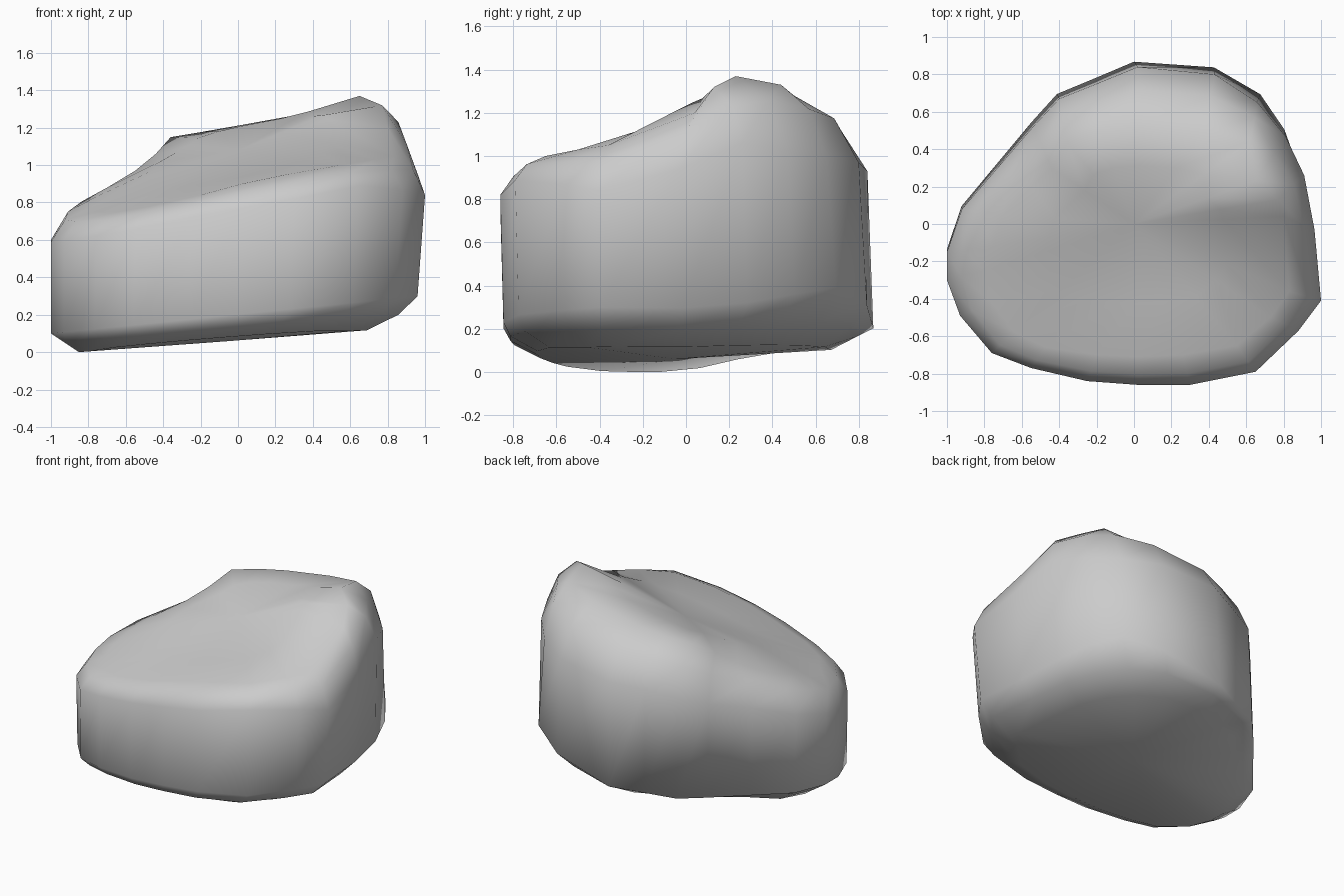
import bpy, bmesh
from mathutils import Vector

if "Cube" in bpy.data.objects:
    bpy.data.objects.remove(bpy.data.objects["Cube"])

# Plan columns, counter-clockwise: wall top (x, y, z) and upper rim (x, y, z)
COLUMNS = [
    (1.00, -.41, .84, .83, -.36, 1.05), (.965, -.03, .94, .80, .04, 1.20),
    (.91, .26, 1.06, .77, .13, 1.32), (.81, .47, 1.03, .65, .23, 1.37),
    (.66, .65, 1.0, .62, .44, 1.33), (.43, .80, .97, .38, .50, 1.28),
    (.02, .84, .93, .02, .52, 1.215), (-.20, .75, .90, -.18, .50, 1.18),
    (-.40, .67, .86, -.36, .44, 1.15), (-.54, .52, .80, -.44, .30, 1.06),
    (-.73, .30, .74, -.55, .20, .97), (-.92, .08, .66, -.70, .05, .88),
    (-1.0, -.15, .60, -.76, -.12, .83), (-1.0, -.30, .59, -.80, -.25, .77),
    (-.93, -.49, .60, -.76, -.42, .75), (-.76, -.69, .62, -.64, -.58, .75),
    (-.55, -.77, .66, -.47, -.66, .78), (-.25, -.84, .72, -.20, -.70, .84),
    (.02, -.86, .77, .02, -.71, .90), (.30, -.86, .82, .26, -.70, .95),
    (.65, -.79, .89, .55, -.65, 1.0), (.88, -.57, .87, .73, -.50, 1.03),
]


def top_height(x, y):
    # Sloping plane with a low ridge running towards the peak
    ridge = max(0, 1 - (Vector((x, y)) - Vector((.48, .08))).length / .35)
    return 1.09 + .20 * x + .37 * y + .06 * ridge


def back_lift(x, y):
    # The underside rises towards the back left
    return max(0, y) * (.05 + .2 * max(0, -x))


wall = [Vector(c[:3]) for c in COLUMNS]
rim = [Vector(c[3:]) for c in COLUMNS]

# Lower wall, bevel and flat underside; the back right corner is cut higher
lower, bevel, base = [], [], []
for p in wall:
    corner = max(0, 1 - (p.xy - Vector((.68, .66))).length / .6)
    back = max(0, p.y)
    lower.append(Vector((p.x * .98 - .02 + .05 * corner, p.y + .015 + .015 * back + .02 * corner,
                         .2 + .1 * p.x + .13 * corner)))
    x, y = p.x * .89 - .03, p.y * .945
    bevel.append(Vector((x, y, .125 + .085 * x + .04 * max(0, -y - .3) + back_lift(x, y)
                         + .03 * corner)))
    x, y = p.x * .77 - .08, p.y * .8
    base.append(Vector((x, y, max(0, .065 + .076 * x) + .07 * max(0, -y - .4) + back_lift(x, y))))

# Rounded shoulder between wall and rim, then the sloping top
shoulder = []
for w, r in zip(wall, rim):
    s = w.lerp(r, .38)
    s.z = w.z + (r.z - w.z) * .66
    shoulder.append(s)
inner = []
for r in rim:
    x, y = r.x * .6, r.y * .6
    inner.append(Vector((x, y, top_height(x, y))))

bm = bmesh.new()
rings = [[bm.verts.new(p) for p in ring]
         for ring in (base, bevel, lower, wall, shoulder, rim, inner)]
n = len(COLUMNS)
for a, b in zip(rings, rings[1:]):
    for i in range(n):
        j = (i + 1) % n
        bm.faces.new((a[i], a[j], b[j], b[i]))

# Close the underside and the top with fans
under = bm.verts.new((-.04, -.05, .06))
crown = bm.verts.new((0, 0, 1.08))
for i in range(n):
    j = (i + 1) % n
    bm.faces.new((rings[0][j], rings[0][i], under))
    bm.faces.new((rings[-1][i], rings[-1][j], crown))
bmesh.ops.recalc_face_normals(bm, faces=bm.faces[:])

# Set on the ground
low = min(v.co.z for v in bm.verts)
bmesh.ops.translate(bm, verts=bm.verts[:], vec=(0, 0, -low))
for f in bm.faces:
    f.smooth = True

mesh = bpy.data.meshes.new("boulder")
bm.to_mesh(mesh)
bm.free()
rock = bpy.data.objects.new("boulder", mesh)
bpy.context.collection.objects.link(rock)
